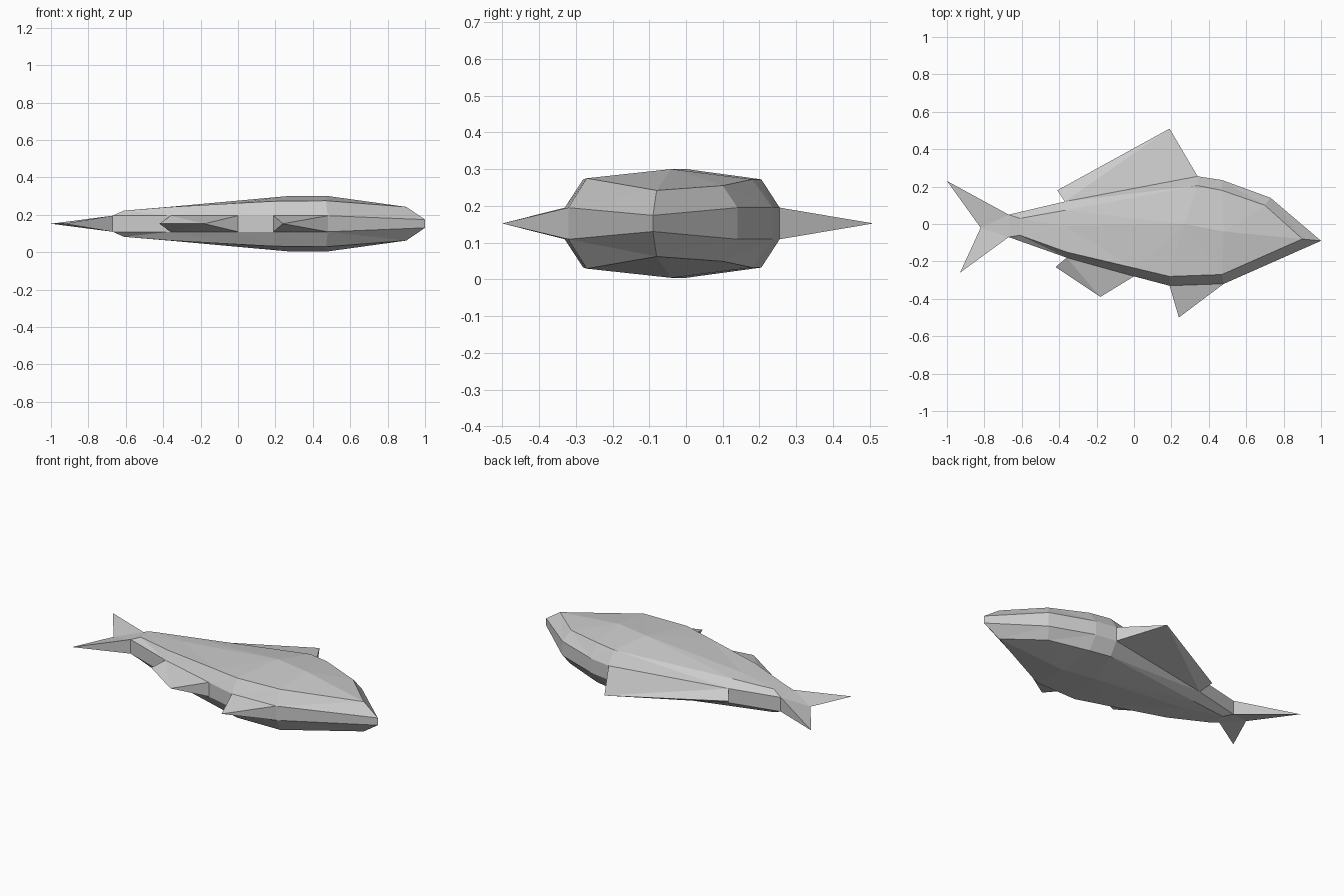
import bpy
import bmesh

cube = bpy.data.objects.get("Cube")
if cube:
    bpy.data.objects.remove(cube, do_unlink=True)

MID = 0.152   # height of the fish's flat symmetry plane
BAND = 0.043  # half thickness of the rim

grey = bpy.data.materials.new("plain_grey")
grey.use_nodes = True
grey.diffuse_color = (0.6, 0.6, 0.6, 1)
grey.node_tree.nodes["Principled BSDF"].inputs["Base Color"].default_value = (0.6, 0.6, 0.6, 1)


def build(name, faces):
    """Make a flat-shaded object from faces given as (x, y, z) corners."""
    bm = bmesh.new()
    verts = {}
    for face in faces:
        corners = list(dict.fromkeys(face))
        if len(corners) < 3:
            continue
        for c in corners:
            if c not in verts:
                verts[c] = bm.verts.new((c[0], c[1], c[2] + MID))
        bm.faces.new([verts[c] for c in corners])
    bmesh.ops.triangulate(bm, faces=[f for f in bm.faces if len(f.verts) > 3])
    bmesh.ops.recalc_face_normals(bm, faces=bm.faces)
    mesh = bpy.data.meshes.new(name)
    bm.to_mesh(mesh)
    bm.free()
    mesh.materials.append(grey)
    obj = bpy.data.objects.new(name, mesh)
    bpy.context.collection.objects.link(obj)


def flip(p):
    return (p[0], p[1], -p[2])


def both_sides(faces):
    return faces + [[flip(p) for p in reversed(f)] for f in faces]


# Rim outline, matching cheek ridge and flank spine, from tail over the back to the belly
rim = [(-.67, .05), (-.37, .12), (.34, .255), (.47, .235), (.73, .14), (1, -.09),
       (.48, -.32), (.19, -.33), (0, -.28), (-.36, -.18), (-.67, -.07)]
ridge = [(-.61, .03, .07), (-.37, .073, .083), (.34, .205, .12), (.47, .18, .12),
         (.7, .1, .103), (.9, -.08, .09), (.47, -.27, .123), (.19, -.28, .12),
         (0, -.235, .11), (-.36, -.15, .09), (-.61, -.06, .07)]
spine = [(-.61, -.015, .07), (-.37, -.01, .09), (.27, 0, .148), (.48, -.04, .148), ridge[5]]
spine_of = [0, 1, 2, 3, 3, 4, 3, 2, 2, 1, 0]
rim3 = [(x, y, .022 if x == 1 else BAND) for x, y in rim]

# Body: flank and shoulder strips mirrored, then joined by the rim band
shell, band = [], []
for i in range(len(rim)):
    j = (i + 1) % len(rim)
    shell.append([rim3[i], rim3[j], ridge[j], ridge[i]])
    shell.append([ridge[i], ridge[j], spine[spine_of[j]], spine[spine_of[i]]])
    band.append([rim3[i], flip(rim3[i]), flip(rim3[j]), rim3[j]])
build("body", both_sides(shell) + band)


def fin(name, start, end, tips, hinge):
    """Wedge fin: thick along the rim, sharp along its tips."""
    a, b = (*start, BAND), (*end, BAND)
    t = [(x, y, 0) for x, y in tips]
    side = [[a, t[hinge], b]]
    for i in range(len(t) - 1):
        side.append([a if i < hinge else b, t[i], t[i + 1]])
    build(name, both_sides(side) + [[a, flip(a), t[0]], [b, flip(b), t[-1]]])


# Fins
fin("tail_fin", rim[0], rim[-1], [(-1, .23), (-.82, -.02), (-.93, -.26)], 1)
fin("back_fin", rim[1], rim[2], [(-.41, .18), (.19, .51)], 1)
fin("rear_belly_fin", rim[9], rim[8], [(-.42, -.23), (-.18, -.39)], 1)
fin("front_belly_fin", rim[7], rim[6], [(.24, -.5)], 0)
